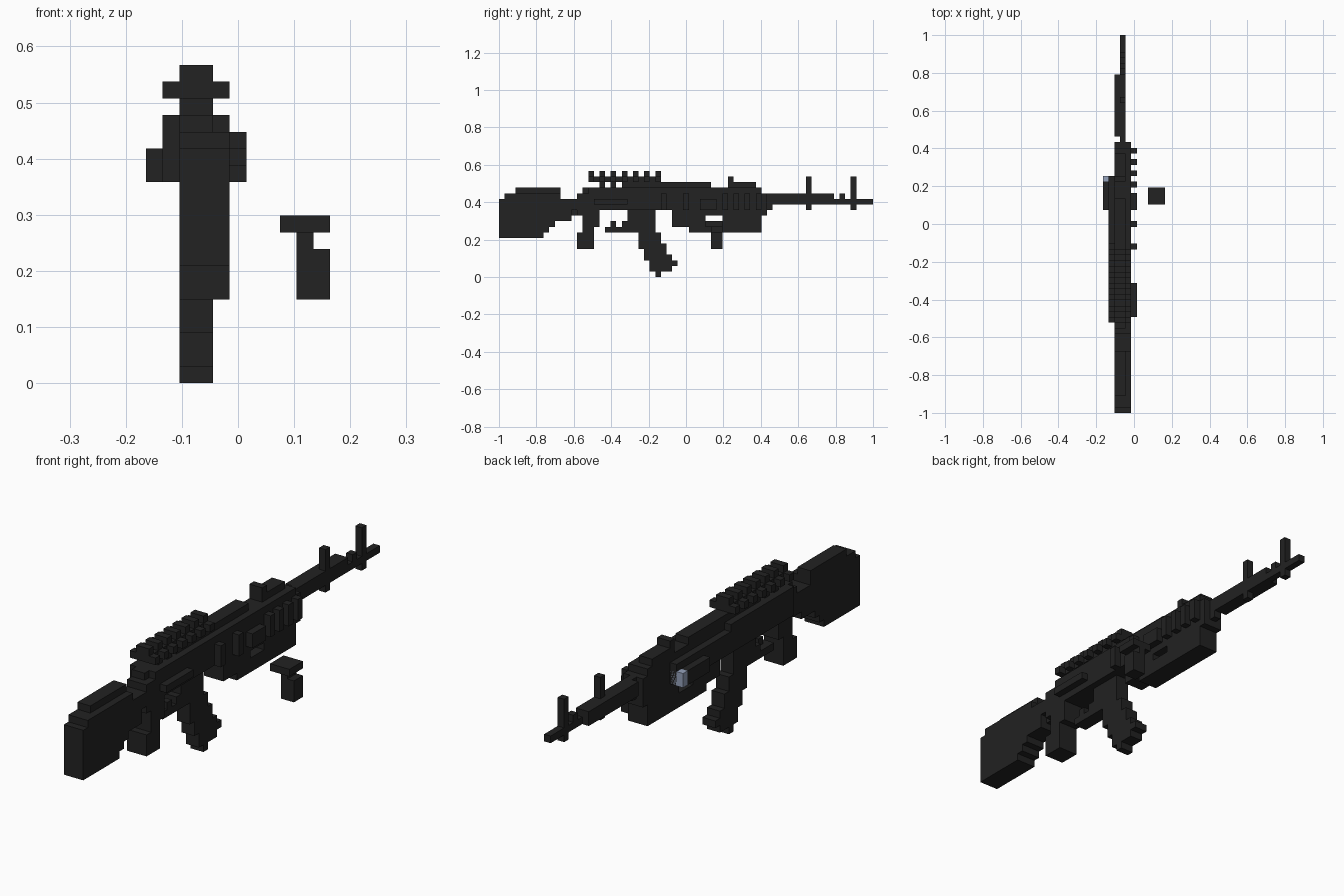
import bpy
import bmesh
from mathutils import Vector

cube = bpy.data.objects.get("Cube")
if cube:
    bpy.data.objects.remove(cube, do_unlink=True)

# Everything sits on a grid of small cells
CELL = 2 / 67
ORIGIN = Vector((-5.5, -33.5, 0))


def make_material(name, color):
    mat = bpy.data.materials.new(name)
    mat.use_nodes = True
    mat.diffuse_color = color
    mat.node_tree.nodes["Principled BSDF"].inputs["Base Color"].default_value = color
    return mat


black = make_material("matte black", (0.016, 0.016, 0.016, 1))
glass = make_material("pale blue glass", (0.3, 0.36, 0.5, 1))


def block(x, y, z):
    """Box given as (start, end) cell ranges on each axis."""
    return x, y, z


def build(name, blocks, mat=black):
    """Make one object out of several boxes."""
    bm = bmesh.new()
    for ranges in blocks:
        low = Vector([r[0] for r in ranges])
        high = Vector([r[1] for r in ranges])
        verts = bmesh.ops.create_cube(bm, size=1)["verts"]
        for v in verts:
            unit = v.co + Vector((0.5, 0.5, 0.5))
            cell = Vector([a + (b - a) * t for a, b, t in zip(low, high, unit)])
            v.co = (cell + ORIGIN) * CELL
    mesh = bpy.data.meshes.new(name)
    bm.to_mesh(mesh)
    bm.free()
    mesh.materials.append(mat)
    obj = bpy.data.objects.new(name, mesh)
    bpy.context.collection.objects.link(obj)
    return obj


def stack(x, top, rows):
    """Boxes one cell high, going down from the top row, each with its own y range."""
    return [block(x, y, (top - i, top - i + 1)) for i, y in enumerate(rows)]


core = (2, 4)    # two cells wide
body = (2, 5)    # three cells wide
bore = (3, 4)    # one cell wide

# Shoulder stock with stepped underside and cheek rest
build("stock", [block(body, (0, 14), (12, 14))]
      + stack(body, 11, [(0, 13), (0, 13), (0, 10), (0, 9), (0, 8)]))
build("cheek_rest", [block(body, (1, 11), (14, 15)),
                     block(core, (3, 11), (15, 16))])

# Receiver
build("receiver", [
    block(body, (14, 30), (12, 15)),
    block(core, (13, 17), (11, 12)),
    block(core, (15, 30), (15, 16)),
    block((1, 5), (16, 30), (13, 16)),
    block(core, (28, 31), (12, 17)),
])
build("side_cover", [block((4, 6), (17, 23), (13, 14))])
build("left_side_plate", [block((1, 2), (16, 42), (12, 15))])

# Top rail with raised teeth above and on both edges
rail_steps = range(16, 29, 2)
build("top_rail", [block(core, (16, 29), (17, 18)),
                   block(core, (23, 29), (16, 17))])
build("rail_teeth", [block(core, (y, y + 1), (18, 19)) for y in rail_steps])
build("rail_edge_teeth", [block((1, 5), (y, y + 1), (17, 18)) for y in rail_steps])
build("rail_supports", [block(core, (y, y + 1), (16, 17)) for y in rail_steps if y > 16])

# Rear grip, trigger and guard
build("rear_grip", stack(body, 11, [(14, 18), (15, 18), (15, 18),
                                    (15, 17), (14, 17), (14, 17), (14, 17)]))
build("trigger", [block(bore, (20, 21), (9, 10))])
build("trigger_guard", [block(core, (19, 25), (8, 9)),
                        block(core, (22, 24), (9, 10))])

# Curved magazine
build("magazine", stack(core, 11, [(23, 28), (23, 28), (23, 28), (23, 28),
                                   (25, 29), (25, 29), (25, 30), (26, 30),
                                   (26, 31), (27, 32), (27, 31), (28, 29)]))

# Handguard, its cover and its lower housing
build("handguard", [block(body, (30, 48), (12, 15)),
                    block(body, (31, 47), (11, 12)),
                    block(body, (30, 47), (15, 16))])
build("handguard_cover", [block(core, (30, 38), (16, 17)),
                          block(core, (42, 46), (16, 17)),
                          block(core, (41, 42), (16, 18))])
build("lower_housing", [block(body, (31, 34), (9, 11)),
                        block(body, (34, 37), (8, 11)),
                        block(body, (40, 47), (8, 11)),
                        block(body, (37, 40), (8, 10))])

# Teeth along the side of the handguard
side_teeth = [29, 33, 40, 42, 44, 46]
build("side_rail_teeth", [block((4, 6), (y, y + 1), (12, 15)) for y in side_teeth]
      + [block((4, 6), (36, 39), (12, 14))])

# Lamp on the other side
build("lamp_body", [block((0, 2), (36, 41), (12, 14))])
build("lamp_lens", [block((0, 2), (41, 42), (12, 14))], glass)

# Barrel with two upright posts
build("barrel", [block(bore, (47, 67), (13, 14)),
                 block(core, (49, 60), (13, 15)),
                 block(bore, (47, 49), (12, 15)),
                 block(bore, (61, 62), (14, 15))])
build("gas_block", [block(body, (46, 48), (11, 15))])
for name, y, top in (("rear_post", 55, 18), ("front_post", 63, 18)):
    build(name, [block(bore, (y, y + 1), (12, top))])

# Detached foregrip floating beside the handguard
build("loose_foregrip", [block((8, 11), (37, 40), (9, 10)),
                         block((9, 10), (38, 40), (8, 9)),
                         block((9, 11), (38, 40), (5, 8))])
